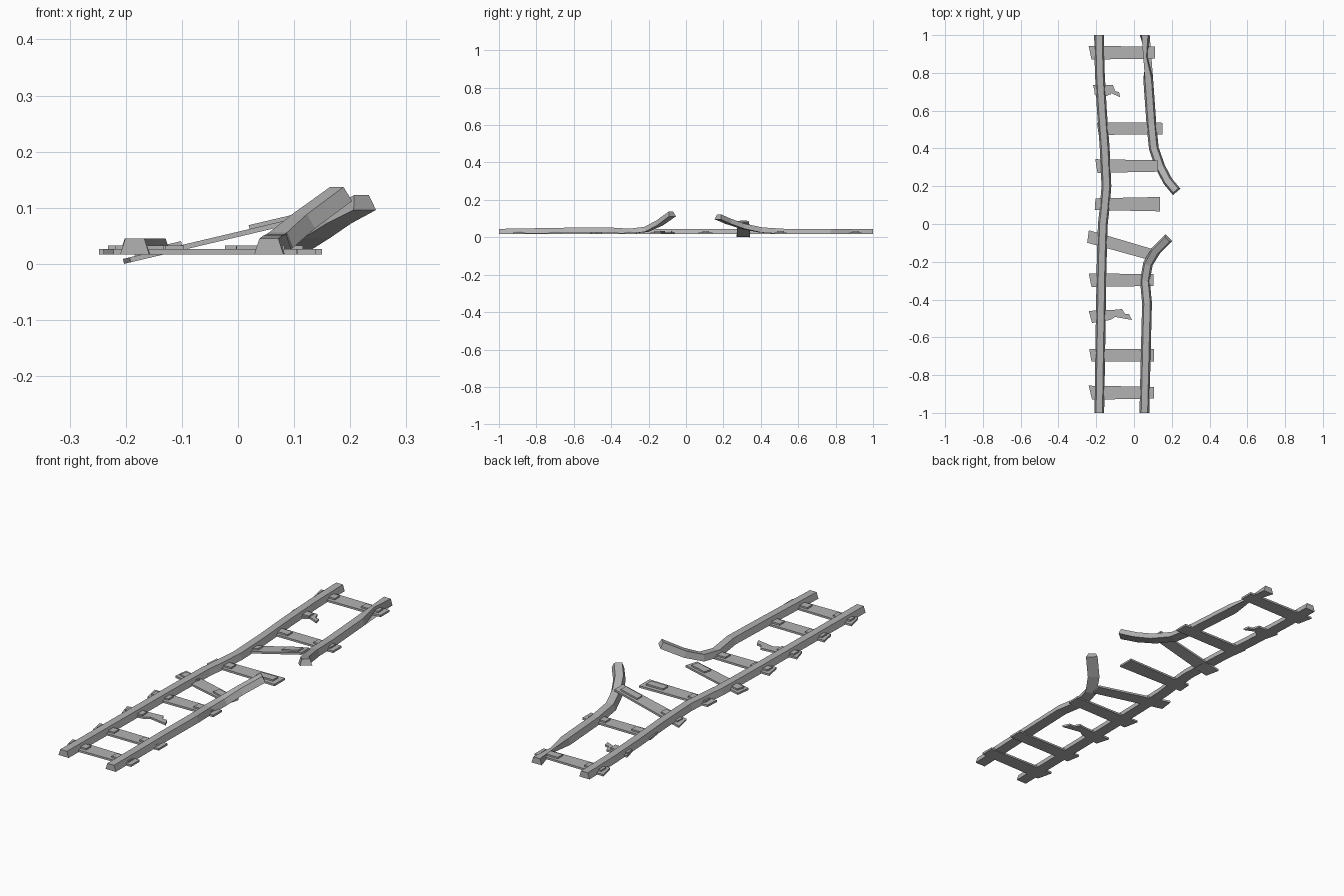
import bpy, bmesh, math
from mathutils import Vector, Matrix

cube = bpy.data.objects.get("Cube")
if cube:
    bpy.data.objects.remove(cube, do_unlink=True)

grey = bpy.data.materials.new("weathered grey")
grey.use_nodes = True
grey.diffuse_color = (0.45, 0.45, 0.45, 1)
grey.node_tree.nodes["Principled BSDF"].inputs["Base Color"].default_value = (0.45, 0.45, 0.45, 1)


def finish(name, bm):
    bmesh.ops.recalc_face_normals(bm, faces=bm.faces)
    mesh = bpy.data.meshes.new(name)
    bm.to_mesh(mesh)
    bm.free()
    mesh.materials.append(grey)
    obj = bpy.data.objects.new(name, mesh)
    bpy.context.collection.objects.link(obj)
    return obj


def slab(name, outline, z, thick, matrix=Matrix()):
    """Flat board: an outline extruded upward."""
    bm = bmesh.new()
    face = bm.faces.new([bm.verts.new((x, y, z)) for x, y in outline])
    up = bmesh.ops.extrude_face_region(bm, geom=[face])["geom"]
    bmesh.ops.translate(bm, vec=(0, 0, thick),
                        verts=[v for v in up if isinstance(v, bmesh.types.BMVert)])
    bm.transform(matrix)
    return finish(name, bm)


def rail(name, path):
    """Sweep a tapered rail section along points of its underside."""
    section = [(-0.026, 0), (0.026, 0), (0.017, 0.028), (-0.017, 0.028)]
    pts = [Vector(p) for p in path]
    bm = bmesh.new()
    rings = []
    for i, p in enumerate(pts):
        d = (pts[min(i + 1, len(pts) - 1)] - pts[max(i - 1, 0)]).normalized()
        if abs(p.y) == 1:
            d = Vector((0, 1, 0))
        side = d.cross(Vector((0, 0, 1))).normalized()
        up = side.cross(d)
        rings.append([bm.verts.new(p + side * a + up * b) for a, b in section])
    for r, s in zip(rings, rings[1:]):
        for k in range(4):
            n = (k + 1) % 4
            bm.faces.new((r[k], r[n], s[n], s[k]))
    bm.faces.new(rings[0])
    bm.faces.new(rings[-1])
    return finish(name, bm)


# Rails: one whole, one torn apart and bent upward
B = 0.017
rail("right_rail", [(-0.184, -1, B), (-0.176, -0.5, B), (-0.171, -0.2, B), (-0.165, 0, B),
                    (-0.156, 0.08, B), (-0.146, 0.2, B), (-0.155, 0.4, B), (-0.17, 0.6, B),
                    (-0.181, 0.8, B), (-0.185, 1, B)])
rail("left_rail_front", [(0.055, -1, B), (0.063, -0.65, 0.023), (0.069, -0.42, 0.025),
                         (0.058, -0.3, 0.018), (0.074, -0.21, 0.029),
                         (0.117, -0.14, 0.063), (0.185, -0.072, 0.112)])
rail("left_rail_back", [(0.057, 1, B), (0.075, 0.77, B), (0.092, 0.53, B), (0.105, 0.4, 0.025),
                        (0.14, 0.3, 0.046), (0.18, 0.225, 0.072), (0.226, 0.17, 0.096)])

# Sleepers: name, left x, right x, centre y, left and right end widths, end skew
Z, T = 0.017, 0.009
sleepers = [
    ("sleeper_1", -0.24, 0.105, -0.893, 0.074, 0.062, 0.018),
    ("sleeper_2", -0.237, 0.107, -0.695, 0.066, 0.064, 0.012),
    ("sleeper_4", -0.24, 0.104, -0.297, 0.072, 0.062, 0.015),
    ("sleeper_5", -0.175, 0.172, 0, 0.066, 0.06, 0.01),
    ("sleeper_6", -0.204, 0.138, 0.105, 0.062, 0.076, -0.004),
    ("sleeper_7", -0.203, 0.137, 0.307, 0.072, 0.06, 0.012),
    ("sleeper_8", -0.197, 0.15, 0.505, 0.066, 0.062, 0.01),
    ("sleeper_10", -0.24, 0.11, 0.907, 0.072, 0.064, 0.015),
]
for name, x0, x1, y, w0, w1, skew in sleepers:
    outline = [(x0 + skew, y - w0 / 2), (x1, y - w1 / 2), (x1, y + w1 / 2), (x0, y + w0 / 2)]
    m = Matrix()
    if name == "sleeper_5":    # swung out of line
        m = Matrix.Translation((-0.08, -0.113, 0)) @ Matrix.Rotation(math.radians(-16), 4, "Z")
    if name == "sleeper_7":    # levered up at one end
        m = (Matrix.Translation((x0, 0, 0)) @ Matrix.Rotation(math.radians(-13.3), 4, "Y")
             @ Matrix.Translation((-x0, 0, -Z)))
    slab(name, outline, Z, T, m)
    # Tie plates near each end
    for side, px in (("right", x0 + 0.065), ("left", x1 - 0.065)):
        plate = [(px + a * 0.043, y + b * 0.018) for a, b in ((-1, -1), (1, -1), (1, 1), (-1, 1))]
        slab(name + "_" + side + "_plate", plate, Z + T, 0.007, m)

# Snapped sleepers with splintered ends
slab("broken_sleeper_front", [(-0.24, -0.46), (-0.222, -0.524), (-0.125, -0.508), (-0.1, -0.492),
                              (-0.011, -0.508), (-0.026, -0.476), (-0.048, -0.476),
                              (-0.063, -0.45), (-0.11, -0.455)], Z, T)
slab("broken_sleeper_back", [(-0.217, 0.735), (-0.2, 0.672), (-0.143, 0.677), (-0.122, 0.693),
                             (-0.074, 0.672), (-0.079, 0.698), (-0.1, 0.703),
                             (-0.111, 0.735)], Z, T)
for name, x, y in (("front", -0.175, -0.487), ("back", -0.165, 0.704)):
    slab("broken_sleeper_" + name + "_plate",
         [(x + a * 0.043, y + b * 0.018) for a, b in ((-1, -1), (1, -1), (1, 1), (-1, 1))],
         Z + T, 0.007)
